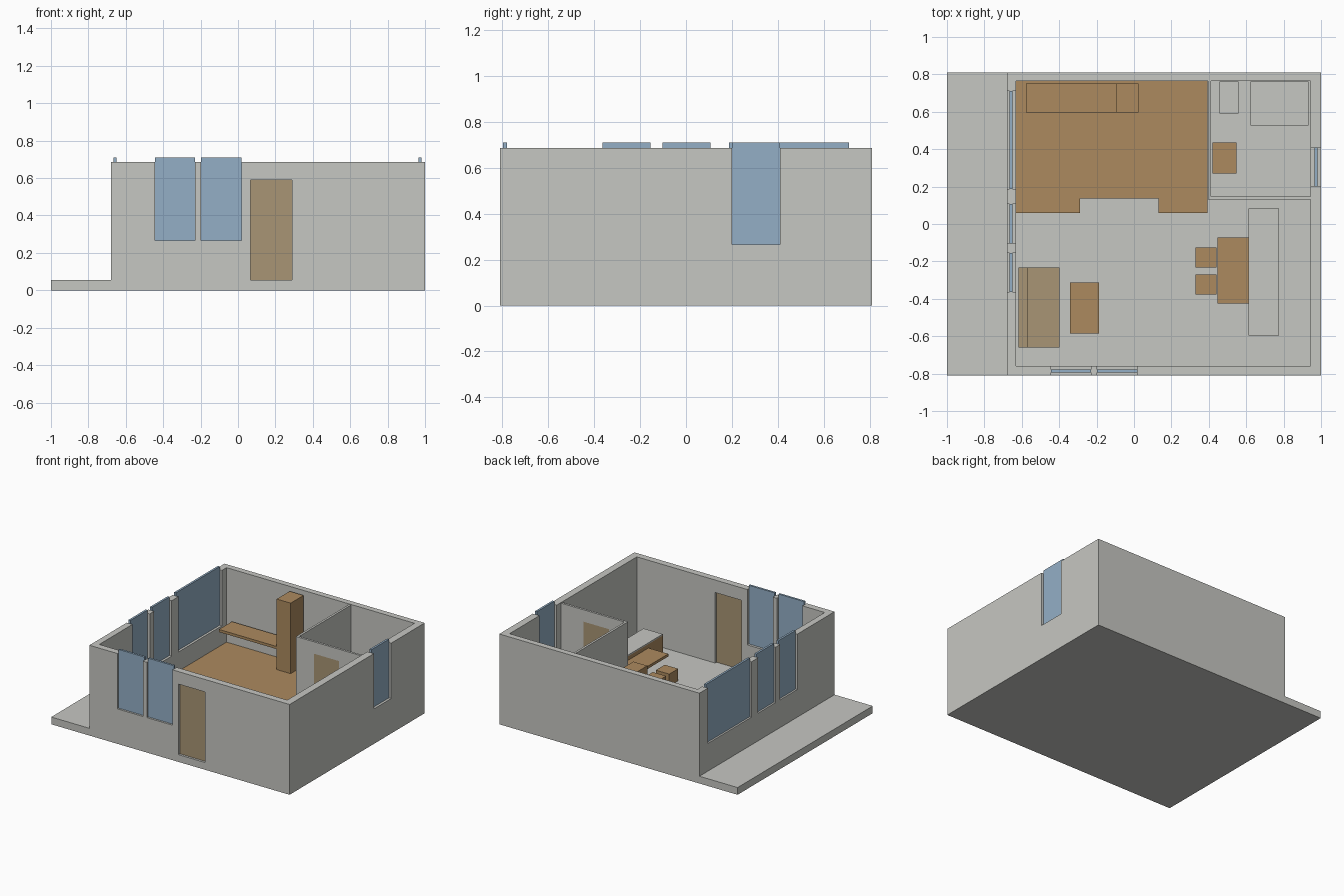
import bpy
import bmesh

if "Cube" in bpy.data.objects:
    bpy.data.objects.remove(bpy.data.objects["Cube"], do_unlink=True)


def material(name, rgb):
    m = bpy.data.materials.new(name)
    m.use_nodes = True
    m.diffuse_color = (*rgb, 1)
    m.node_tree.nodes["Principled BSDF"].inputs["Base Color"].default_value = (*rgb, 1)
    return m


PLASTER = material("plaster_grey", (0.565, 0.57, 0.54))
GLASS = material("window_blue", (0.296, 0.429, 0.565))
WOOD = material("wood_brown", (0.413, 0.254, 0.114))
TAN = material("tan", (0.397, 0.301, 0.178))

FLOOR, TOP, SILL = 0.055, 0.685, 0.265
PANE_TOP, DOOR_TOP, DECK = 0.71, 0.59, 0.12


def prism(name, outline, low, high, mat, axis="z"):
    """Extrude an outline along z, or an x-z outline along y."""
    bm = bmesh.new()
    if axis == "z":
        verts = [bm.verts.new((a, b, low)) for a, b in outline]
        step = (0, 0, high - low)
    else:
        verts = [bm.verts.new((a, low, b)) for a, b in outline]
        step = (0, high - low, 0)
    base = bm.faces.new(verts)
    ext = bmesh.ops.extrude_face_region(bm, geom=[base])
    moved = [g for g in ext["geom"] if isinstance(g, bmesh.types.BMVert)]
    bmesh.ops.translate(bm, verts=moved, vec=step)
    bmesh.ops.recalc_face_normals(bm, faces=bm.faces)
    mesh = bpy.data.meshes.new(name)
    bm.to_mesh(mesh)
    bm.free()
    mesh.materials.append(mat)
    obj = bpy.data.objects.new(name, mesh)
    bpy.context.collection.objects.link(obj)
    return obj


def box(name, x, y, z, mat):
    outline = [(x[0], y[0]), (x[1], y[0]), (x[1], y[1]), (x[0], y[1])]
    return prism(name, outline, z[0], z[1], mat)


def carve(obj, cutters):
    """Subtract the cutters from the object and delete them."""
    for c in cutters:
        mod = obj.modifiers.new("cut", "BOOLEAN")
        mod.operation, mod.solver, mod.object = "DIFFERENCE", "EXACT", c
    bpy.context.view_layer.update()
    evaluated = obj.evaluated_get(bpy.context.evaluated_depsgraph_get())
    mesh = bpy.data.meshes.new_from_object(evaluated)
    obj.modifiers.clear()
    obj.data = mesh
    for c in cutters:
        bpy.data.objects.remove(c, do_unlink=True)


# Slab with terrace and house block, then the room hollowed out
house = prism("house_shell", [(-1, 0), (1, 0), (1, TOP), (-0.68, TOP),
                              (-0.68, FLOOR), (-1, FLOOR)], -0.81, 0.81, PLASTER, "y")
cutters = [box("room_cut", (-0.632, 0.945), (-0.76, 0.765), (FLOOR, 1), PLASTER)]

# Windows: open notches in the wall, each with a pane in the middle
windows = [("front", -0.445, -0.23), ("front", -0.197, 0.018),
           ("right", 0.187, 0.71), ("right", -0.103, 0.107),
           ("right", -0.363, -0.155), ("left", 0.2, 0.408)]
centre = {"front": -0.787, "right": -0.658, "left": 0.973}
for i, (side, a, b) in enumerate(windows):
    c = centre[side]
    for part, half, z in (("cut", 0.045, (SILL, 1)), ("pane", 0.008, (SILL, PANE_TOP))):
        span, depth = (a, b), (c - half, c + half)
        x, y = (span, depth) if side == "front" else (depth, span)
        obj = box(f"{side}_window_{part}_{i + 1}", x, y, z,
                  GLASS if part == "pane" else PLASTER)
        if part == "cut":
            cutters.append(obj)

# Front door
cutters.append(box("door_cut", (0.067, 0.289), (-0.9, -0.7), (FLOOR, DOOR_TOP), PLASTER))
carve(house, cutters)
box("front_door", (0.067, 0.289), (-0.793, -0.777), (FLOOR, DOOR_TOP), TAN)

# Bathroom partition and its door
partition = prism("bathroom_partition",
                  [(0.395, 0.13), (0.945, 0.13), (0.945, 0.147), (0.412, 0.147),
                   (0.412, 0.765), (0.395, 0.765)], FLOOR, TOP - 0.005, PLASTER)
carve(partition, [box("inner_door_cut", (0.545, 0.757), (0.1, 0.2),
                      (FLOOR, DOOR_TOP), PLASTER)])
box("bathroom_door", (0.545, 0.757), (0.132, 0.145), (FLOOR, DOOR_TOP), TAN)

# Raised wooden platform with a notch in its front edge
prism("platform", [(-0.632, 0.06), (-0.29, 0.06), (-0.29, 0.136), (0.131, 0.136),
                   (0.131, 0.06), (0.393, 0.06), (0.393, 0.765), (-0.632, 0.765)],
      FLOOR, DECK, WOOD)
box("wardrobe", (-0.093, 0.024), (0.597, 0.752), (DECK, 0.655), WOOD)
box("desk_top", (-0.578, -0.093), (0.597, 0.752), (0.275, 0.295), WOOD)

# Bathroom fittings
box("toilet", (0.458, 0.56), (0.592, 0.763), (FLOOR, 0.16), PLASTER)
box("shower_tray", (0.624, 0.934), (0.527, 0.763), (FLOOR, 0.085), PLASTER)
box("vanity", (0.42, 0.549), (0.27, 0.436), (FLOOR, 0.26), WOOD)

# Living area
box("sofa_seat", (-0.57, -0.397), (-0.66, -0.233), (FLOOR, 0.16), TAN)
box("sofa_back", (-0.618, -0.57), (-0.66, -0.233), (FLOOR, 0.25), TAN)
box("coffee_table", (-0.343, -0.188), (-0.586, -0.313), (FLOOR, 0.14), WOOD)

# Kitchen island, attached table and stools
box("island_body", (0.613, 0.774), (-0.597, 0.083), (FLOOR, 0.24), WOOD)
box("island_top", (0.613, 0.774), (-0.597, 0.083), (0.24, 0.25), PLASTER)
box("table_top", (0.447, 0.613), (-0.426, -0.072), (0.19, 0.21), WOOD)
for i, y in enumerate((-0.233, -0.377)):
    box(f"stool_{i + 1}", (0.33, 0.442), (y, y + 0.107), (FLOOR, 0.147), WOOD)
